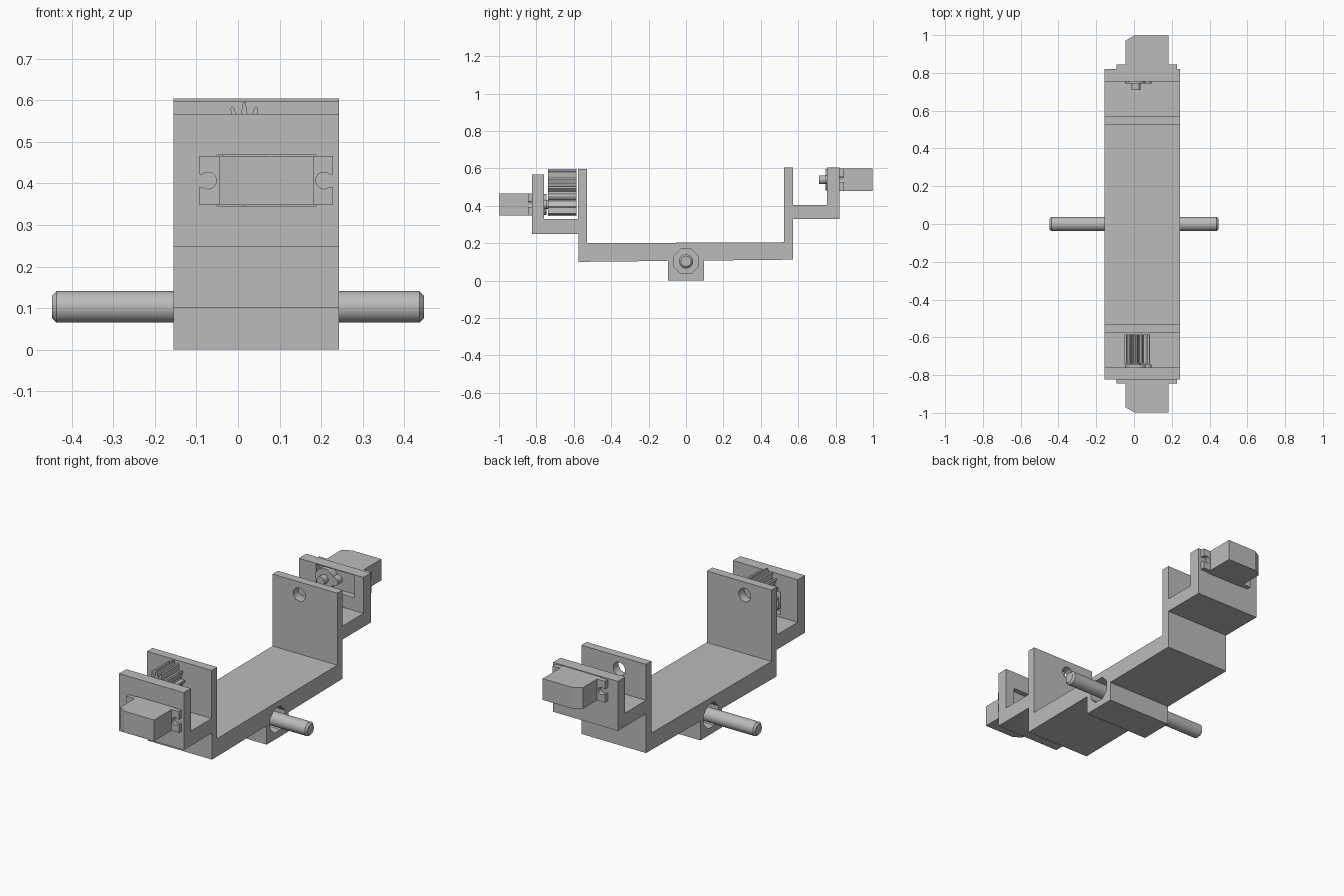
import bpy, bmesh, math
from mathutils import Vector

cube = bpy.data.objects.get("Cube")
if cube:
    bpy.data.objects.remove(cube)

grey = bpy.data.materials.new("plain grey")
grey.use_nodes = True
grey.diffuse_color = (0.5, 0.5, 0.5, 1)
grey.node_tree.nodes["Principled BSDF"].inputs["Base Color"].default_value = (0.5, 0.5, 0.5, 1)

# Order of (u, v, depth) for an extrusion along each axis
PLACE = {
    "x": lambda u, v, d: Vector((d, u, v)),
    "y": lambda u, v, d: Vector((u, d, v)),
    "z": lambda u, v, d: Vector((u, v, d)),
}


def prism(name, points, axis, start, end):
    bm = bmesh.new()
    face = bm.faces.new([bm.verts.new(PLACE[axis](u, v, start)) for u, v in points])
    side = bmesh.ops.extrude_face_region(bm, geom=[face])["geom"]
    verts = [g for g in side if isinstance(g, bmesh.types.BMVert)]
    bmesh.ops.translate(bm, verts=verts, vec=PLACE[axis](0, 0, end - start))
    bmesh.ops.recalc_face_normals(bm, faces=bm.faces[:])
    mesh = bpy.data.meshes.new(name)
    bm.to_mesh(mesh)
    bm.free()
    mesh.materials.append(grey)
    obj = bpy.data.objects.new(name, mesh)
    bpy.context.collection.objects.link(obj)
    return obj


def ring(u, v, radius, sides=32):
    step = math.tau / sides
    return [(u + radius * math.cos((i + 0.5) * step),
             v + radius * math.sin((i + 0.5) * step)) for i in range(sides)]


def rect(u0, u1, v0, v1):
    return [(u0, v0), (u1, v0), (u1, v1), (u0, v1)]


def select(obj):
    bpy.ops.object.select_all(action="DESELECT")
    obj.select_set(True)
    bpy.context.view_layer.objects.active = obj


def cut(obj, cutter):
    cutter.hide_render = True
    mod = obj.modifiers.new("cut", "BOOLEAN")
    mod.operation = "DIFFERENCE"
    mod.solver = "EXACT"
    mod.object = cutter
    select(obj)
    bpy.ops.object.modifier_apply(modifier=mod.name)
    bpy.data.objects.remove(cutter)


def smooth(obj):
    select(obj)
    bpy.ops.object.shade_smooth_by_angle(angle=math.radians(30))


LEFT, RIGHT = 0.243, -0.155
SHAFT_X = 0.01
AXLE_Z = 0.103

# Stepped frame with a bracket at each end and a block under the middle
frame = prism("frame", [
    (-0.095, 0), (0.095, 0), (0.095, 0.107), (0.572, 0.112), (0.572, 0.33),
    (0.82, 0.33), (0.82, 0.605), (0.755, 0.605), (0.755, 0.405), (0.572, 0.405),
    (0.572, 0.605), (0.525, 0.605), (0.525, 0.205), (-0.53, 0.2), (-0.53, 0.597),
    (-0.578, 0.597), (-0.578, 0.33), (-0.76, 0.33), (-0.76, 0.567), (-0.823, 0.567),
    (-0.823, 0.248), (-0.575, 0.248), (-0.575, 0.1), (-0.095, 0.105),
], "x", RIGHT, LEFT)

# Round holes in the inner walls
for y, z in ((-0.55, 0.525), (0.55, 0.535)):
    cut(frame, prism("hole_cutter", ring(SHAFT_X, z, 0.037), "y", y - 0.1, y + 0.1))

# Octagonal sockets around the axle
for face, inner in ((LEFT, LEFT - 0.07), (RIGHT, RIGHT + 0.07)):
    outer = face + (face - inner)
    cut(frame, prism("socket_cutter", ring(0, AXLE_Z, 0.071, 8), "x", inner, outer))

# Axle with bevelled ends
axle = prism("axle", ring(0, AXLE_Z, 0.038), "x", -0.447, 0.447)
bevel = axle.modifiers.new("bevel", "BEVEL")
bevel.width = 0.01
bevel.segments = 1
bevel.angle_limit = math.radians(60)
select(axle)
bpy.ops.object.modifier_apply(modifier="bevel")
smooth(axle)


def motor(label, s, z):
    low, high = z - 0.059, z + 0.059
    # Window in the outer wall
    cut(frame, prism("window_cutter", rect(-0.05, 0.188, low - 0.003, high + 0.003),
                     "y", s * 0.7, s * 0.9))
    # Body with one chamfered corner
    prism(label + "_motor_body",
          [(-0.045, s * 0.785), (0.183, s * 0.785), (0.183, s * 0.998),
           (0.002, s * 0.998), (-0.045, s * 0.97)], "z", low, high)
    # Mounting flange with open screw slots
    flange = prism(label + "_motor_flange", rect(-0.093, 0.228, low, high),
                   "y", s * 0.82, s * 0.845)
    for x, edge in ((-0.072, -0.12), (0.207, 0.26)):
        cut(flange, prism("screw_cutter", ring(x, z, 0.02), "y", s * 0.8, s * 0.9))
        cut(flange, prism("slot_cutter", rect(min(x, edge), max(x, edge), z - 0.015, z + 0.015),
                          "y", s * 0.8, s * 0.9))
    # Gear housing and output shaft
    smooth(prism(label + "_motor_housing", ring(SHAFT_X, z, 0.057), "y", s * 0.745, s * 0.79))
    smooth(prism(label + "_motor_side_boss", ring(0.068, z, 0.024), "y", s * 0.745, s * 0.79))
    smooth(prism(label + "_motor_shaft", ring(SHAFT_X, z, 0.024, 24), "y", s * 0.71, s * 0.75))


motor("front", -1, 0.407)
motor("back", 1, 0.539)

# Tall oval gear between the front walls
TEETH = 14
tooth = []
for i in range(TEETH):
    for offset, r in ((-0.36, 0.052), (-0.22, 0.06), (-0.1, 0.07),
                      (0.1, 0.07), (0.22, 0.06), (0.36, 0.052)):
        a = (i + offset) * math.tau / TEETH
        tooth.append((0.015 + r * math.sin(a), 0.47 + 1.8 * r * math.cos(a)))
prism("gear", tooth, "y", -0.738, -0.585)
